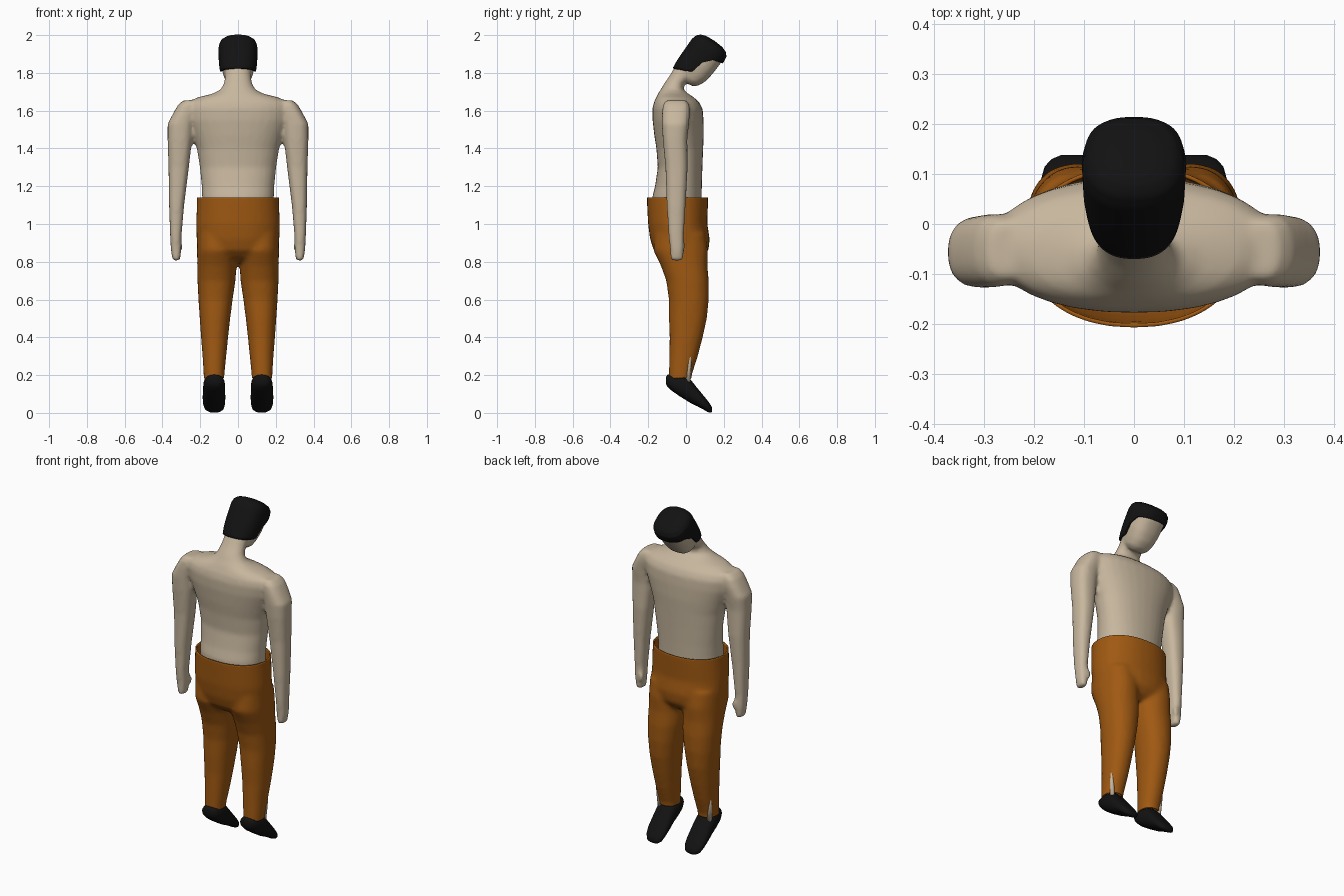
import bpy, bmesh, math
from mathutils import Matrix, Vector


def material(name, rgb):
    m = bpy.data.materials.new(name)
    m.diffuse_color = (*rgb, 1)
    return m


SKIN = material("skin", (0.57, 0.47, 0.34))
BROWN = material("brown_cloth", (0.35, 0.10, 0.006))
BLACK = material("black", (0.006, 0.006, 0.006))


def ring_point(a, p):
    """Point on a unit superellipse."""
    c, s = math.cos(a), math.sin(a)
    return (math.copysign(abs(c) ** (2 / p), c), math.copysign(abs(s) ** (2 / p), s))


def loft(bm, rows, p=2.0, n=32, mat=Matrix(), side=1):
    """Closed loft through rows of (height, cx, cy, rx, ry)."""
    rings = []
    for z, cx, cy, rx, ry in rows:
        ring = []
        for i in range(n):
            x, y = ring_point(2 * math.pi * i / n, p)
            ring.append(bm.verts.new(mat @ Vector((side * (cx + rx * x), cy + ry * y, z))))
        rings.append(ring)
    faces = [bm.faces.new((a[i], a[(i + 1) % n], b[(i + 1) % n], b[i]))
             for a, b in zip(rings, rings[1:]) for i in range(n)]
    faces += [bm.faces.new(rings[0]), bm.faces.new(rings[-1])]
    bmesh.ops.recalc_face_normals(bm, faces=faces)


def make(bm, name, mat):
    me = bpy.data.meshes.new(name)
    bm.to_mesh(me)
    bm.free()
    me.materials.append(mat)
    me.shade_smooth()
    ob = bpy.data.objects.new(name, me)
    bpy.context.collection.objects.link(ob)
    return ob


def fuse(ob, voxel, iterations):
    """Merge overlapping lofts into one smooth skin."""
    r = ob.modifiers.new("fuse", 'REMESH')
    r.mode, r.voxel_size, r.use_smooth_shade = 'VOXEL', voxel, True
    s = ob.modifiers.new("soften", 'SMOOTH')
    s.factor, s.iterations = 0.5, iterations
    bpy.context.view_layer.update()
    dg = bpy.context.evaluated_depsgraph_get()
    me = bpy.data.meshes.new_from_object(ob.evaluated_get(dg))
    ob.modifiers.clear()
    ob.data = me
    me.shade_smooth()


# Head frame, bowed towards +y
HEAD = Matrix.Translation((0, 0.06, 1.85)) @ Matrix.Rotation(math.radians(-35), 4, 'X')

# Body: torso with neck, head, arms and thumbs
bm = bmesh.new()
loft(bm, [(1.00, 0, -.045, .185, .125), (1.14, 0, -.048, .190, .131),
          (1.20, 0, -.040, .192, .124), (1.30, 0, -.031, .202, .118),
          (1.40, 0, -.033, .218, .124), (1.47, 0, -.037, .242, .131),
          (1.55, 0, -.042, .275, .135), (1.61, 0, -.045, .285, .133),
          (1.645, 0, -.050, .270, .120), (1.67, 0, -.058, .215, .100),
          (1.69, 0, -.068, .135, .080), (1.71, 0, -.075, .095, .060),
          (1.74, 0, -.062, .075, .056), (1.78, 0, -.030, .069, .060),
          (1.83, 0, .005, .068, .065), (1.86, 0, .03, .06, .06)], 2.2)
loft(bm, [(-.115, 0, .000, .045, .050), (-.090, 0, .000, .070, .074),
          (-.050, 0, .003, .081, .088), (.000, 0, .003, .091, .095),
          (.080, 0, .003, .095, .098), (.115, 0, .000, .085, .085),
          (.130, 0, .000, .050, .050)], 2.5, mat=HEAD)
for s in (-1, 1):
    loft(bm, [(1.655, .255, -.052, .035, .055), (1.63, .268, -.052, .050, .070),
              (1.59, .281, -.053, .060, .074), (1.53, .304, -.056, .069, .072),
              (1.45, .308, -.058, .065, .065), (1.30, .314, -.050, .054, .059),
              (1.10, .325, -.052, .040, .050), (0.95, .329, -.052, .031, .041),
              (0.87, .328, -.048, .028, .037), (0.82, .327, -.048, .022, .034),
              (0.806, .326, -.048, .016, .028)], 2.5, 24, side=s)
    loft(bm, [(.925, .315, -.025, .010, .012), (.89, .308, -.018, .014, .014),
              (.855, .306, -.017, .010, .010)], 2, 12, side=s)
body = make(bm, "body", SKIN)
fuse(body, 0.011, 5)

# Trousers: hips and two legs fused, then opened at waist and cuffs
bm = bmesh.new()
loft(bm, [(1.22, 0, -.046, .214, .163), (1.12, 0, -.045, .217, .162),
          (1.00, 0, -.044, .222, .157), (.92, 0, -.032, .220, .158),
          (.86, 0, -.026, .212, .145), (.82, 0, -.020, .170, .110),
          (.80, 0, -.015, .120, .070)], 2.2)
for s in (-1, 1):
    loft(bm, [(.95, .112, -.032, .104, .135), (.86, .112, -.028, .105, .145),
              (.78, .112, -.010, .104, .124), (.70, .114, .008, .101, .113),
              (.60, .119, .015, .091, .106), (.50, .122, .010, .081, .101),
              (.40, .124, .001, .072, .088), (.30, .125, -.013, .063, .076),
              (.20, .127, -.030, .055, .061), (.10, .127, -.032, .054, .060)], 2.2, 24, side=s)
trousers = make(bm, "trousers", BROWN)
fuse(trousers, 0.012, 7)
bm = bmesh.new()
bm.from_mesh(trousers.data)
for z, nz in ((1.14, 1), (0.185, -1)):
    bmesh.ops.bisect_plane(bm, geom=bm.verts[:] + bm.edges[:] + bm.faces[:],
                           plane_co=(0, 0, z), plane_no=(0, 0, nz), clear_outer=True)
bm.to_mesh(trousers.data)
bm.free()
sol = trousers.modifiers.new("cloth", 'SOLIDIFY')
sol.thickness, sol.offset = 0.008, -1

# Shoes, lofted from heel to toe; ankles show at the outer cuff
SWAP = Matrix(((1, 0, 0, 0), (0, 0, 1, 0), (0, 1, 0, 0), (0, 0, 0, 1)))
for s, label in ((-1, "left"), (1, "right")):
    bm = bmesh.new()
    loft(bm, [(-.106, .125, .172, .025, .018), (-.098, .125, .170, .042, .032),
              (-.075, .125, .160, .052, .043), (-.035, .126, .146, .057, .057),
              (.005, .127, .130, .058, .066), (.030, .127, .109, .059, .060),
              (.060, .127, .083, .060, .048), (.090, .127, .057, .059, .038),
              (.115, .126, .034, .053, .030), (.130, .125, .022, .040, .021),
              (.138, .124, .017, .022, .011)], 2.4, 24, SWAP, s)
    make(bm, label + "_shoe", BLACK)
    bm = bmesh.new()
    loft(bm, [(.15, .160, .010, .014, .014), (.25, .169, .017, .012, .011),
              (.35, .176, .025, .005, .005)], 2, 12, side=s)
    make(bm, label + "_ankle", SKIN)

# Hair: shell over the head whose lower edge follows the hairline
HAIR = [(-.10, .003, .086, .095), (-.05, .003, .095, .100), (0, .004, .101, .102),
        (.09, .006, .104, .104), (.118, .008, .099, .098), (.136, .008, .083, .081),
        (.147, .008, .050, .050), (.150, .008, .002, .002)]
LINE = [(-.11, -.098), (-.03, -.068), (0, -.05), (.010, .014), (.05, .062), (.11, .080)]


def sample(table, t):
    t = min(max(t, table[0][0]), table[-1][0])
    for a, b in zip(table, table[1:]):
        if t <= b[0]:
            k = (t - a[0]) / (b[0] - a[0])
            return [u + (v - u) * k for u, v in zip(a, b)][1:]


bm = bmesh.new()
n, steps, rings = 72, 24, []
for j in range(steps + 1):
    k = math.sin(j / steps * math.pi / 2)
    ring = []
    for i in range(n):
        x, y = ring_point(2 * math.pi * i / n, 2.5)
        low = sample(LINE, .1 * y)[0]
        u = low + (.15 - low) * k
        cf, rx, rf = sample(HAIR, u)
        ring.append(bm.verts.new(HEAD @ Vector((rx * x, cf + rf * y, u))))
    rings.append(ring)
for a, b in zip(rings, rings[1:]):
    for i in range(n):
        bm.faces.new((a[i], a[(i + 1) % n], b[(i + 1) % n], b[i]))
bm.faces.new(rings[-1])
hair = make(bm, "hair", BLACK)
sol = hair.modifiers.new("thickness", 'SOLIDIFY')
sol.thickness, sol.offset = 0.01, -1
